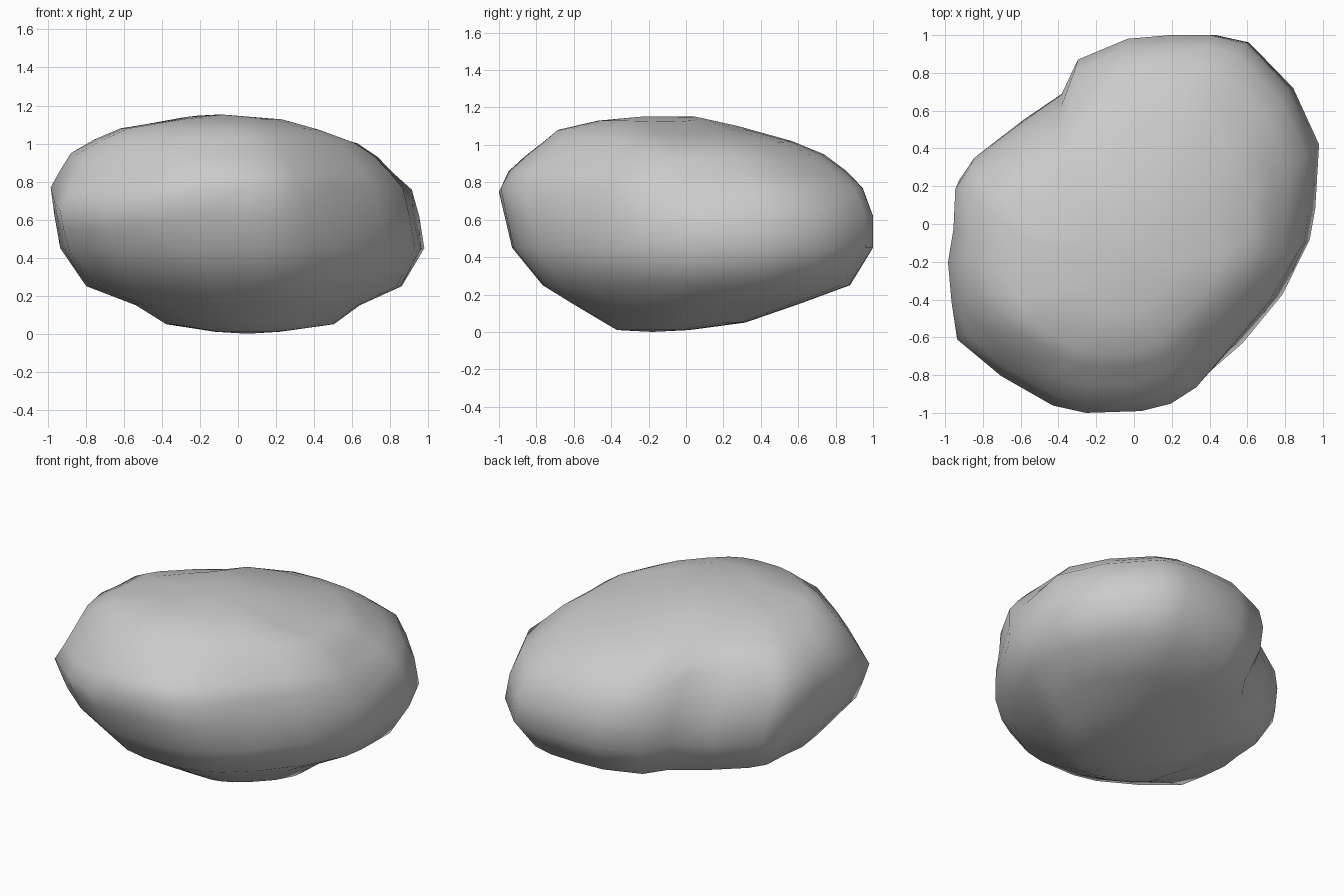
import bpy, bmesh, math
from mathutils import Vector

if "Cube" in bpy.data.objects:
    bpy.data.objects.remove(bpy.data.objects["Cube"])

# Plan outline of the boulder, counter-clockwise
OUTLINE = [(.98, .40), (.84, .71), (.60, .96), (.42, 1.0), (.20, 1.0), (-.03, .98),
           (-.30, .87), (-.40, .69), (-.62, .54), (-.86, .34), (-.94, .22), (-.95, 0),
           (-.98, -.18), (-.96, -.40), (-.93, -.60), (-.69, -.80), (-.41, -.96),
           (-.23, -1.0), (.07, -.99), (.23, -.95), (.37, -.86), (.54, -.66),
           (.76, -.40), (.93, -.12), (.96, .05)]

# Levels: z, x min, x max, y min, y max, roundness of the section
LEVELS = [(.01, -.12, .22, -.37, .02, .5),
          (.05, -.38, .51, -.44, .32, .4),
          (.15, -.54, .65, -.61, .61, .3),
          (.25, -.80, .87, -.77, .88, .15),
          (.45, -.935, .98, -.93, 1.0, 0),
          (.62, -.965, .955, -.97, 1.0, 0),
          (.77, -.985, .925, -1.0, .945, 0),
          (.86, -.935, .845, -.95, .86, .05),
          (.95, -.88, .75, -.85, .74, .1),
          (1.02, -.76, .64, -.76, .57, .2),
          (1.08, -.62, .45, -.69, .29, .3),
          (1.13, -.30, .24, -.47, .07, .4)]

# Local bumps and dents: centre, push, radius
BUMPS = [((.70, -.53, .38), (.06, -.06, 0), .2),      # low spur, front right
         ((.92, .12, .85), (-.05, 0, -.06), .2),      # hollow on the right shoulder
         ((-.52, .62, .82), (.04, -.04, 0), .22),     # back-left shoulder cut
         ((.60, .65, .92), (-.03, -.03, -.02), .25),  # back-right rim
         ((.50, 0, 1.0), (0, 0, -.03), .25),          # dip right of the crown
         ((-.20, .15, 1.10), (0, 0, .03), .25)]       # crest


def section(bm, z, x0, x1, y0, y1, rnd):
    """Fit the outline into the level's extents, blended towards an ellipse."""
    ring = []
    for px, py in OUTLINE:
        u, v = px / .98, py
        k = 1 + rnd * (1 / math.hypot(u, v) - 1)
        ring.append(bm.verts.new(((x0 + x1) / 2 + u * k * (x1 - x0) / 2,
                                  (y0 + y1) / 2 + v * k * (y1 - y0) / 2, z)))
    return ring


# Boulder body lofted through the levels
bm = bmesh.new()
rings = [section(bm, *lv) for lv in LEVELS]
n = len(OUTLINE)
for a, b in zip(rings, rings[1:]):
    for i in range(n):
        j = (i + 1) % n
        bm.faces.new((a[i], a[j], b[j], b[i]))

# Blunt bottom and crown
bottom = bm.verts.new((.05, -.18, 0))
crown = bm.verts.new((-.08, -.22, 1.15))
for i in range(n):
    j = (i + 1) % n
    bm.faces.new((bottom, rings[0][j], rings[0][i]))
    bm.faces.new((crown, rings[-1][i], rings[-1][j]))

# Sculpt: bumps, dents and a slightly sagging front-left corner
for v in bm.verts:
    p = v.co.copy()
    for c, push, r in BUMPS:
        v.co += Vector(push) * math.exp(-(p - Vector(c)).length_squared / r ** 2)
    corner = min(1, max(0, (-(p.x + p.y) / math.sqrt(2) - .85) / .2))
    v.co.z -= .12 * corner * min(1, max(0, (p.z - .4) / .35))
    v.co.z = min(1.16, max(0, v.co.z))
bmesh.ops.recalc_face_normals(bm, faces=bm.faces)

mesh = bpy.data.meshes.new("boulder")
bm.to_mesh(mesh)
bm.free()
for p in mesh.polygons:
    p.use_smooth = True
bpy.context.collection.objects.link(bpy.data.objects.new("boulder", mesh))
